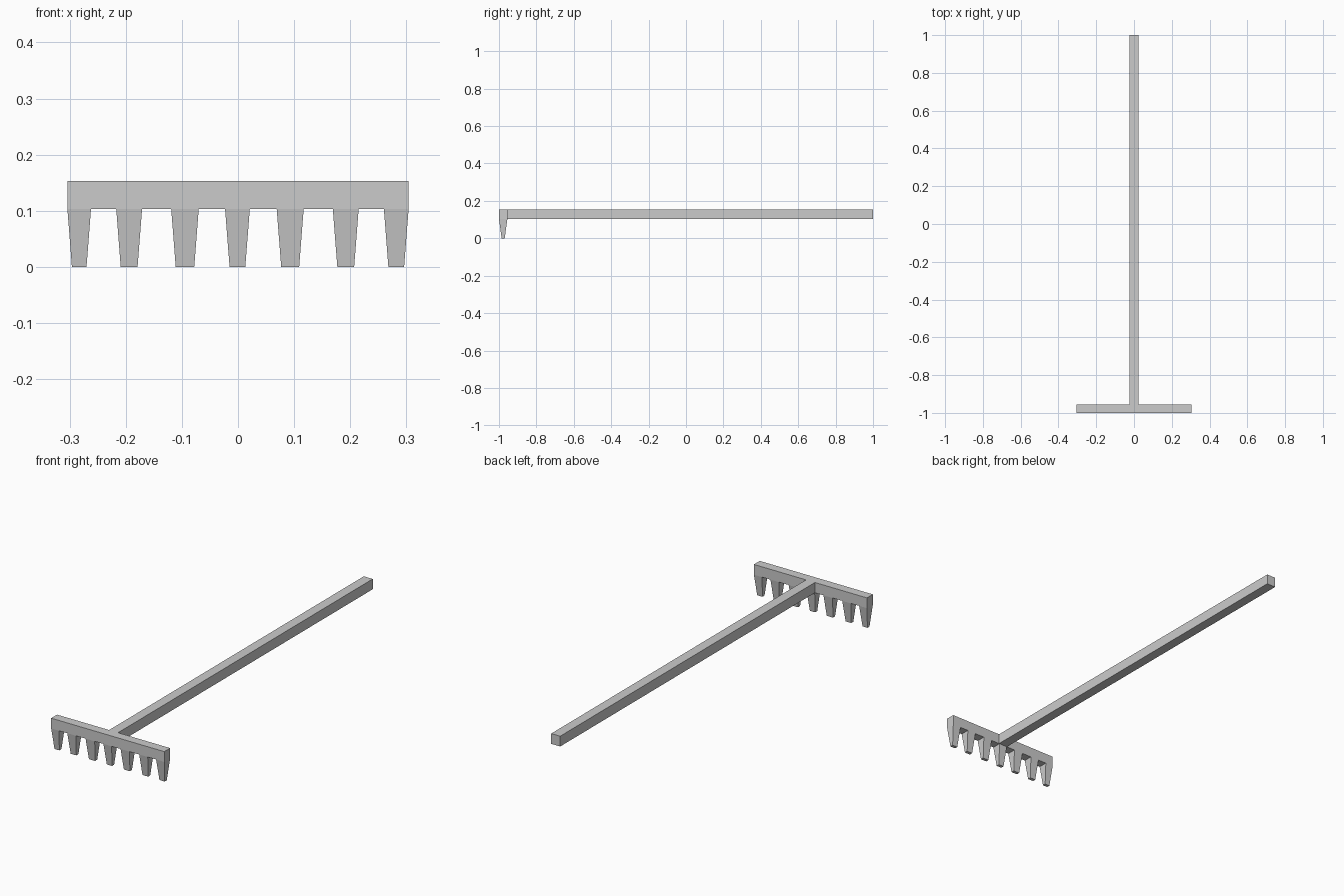
import bpy, bmesh
from mathutils import Vector

if "Cube" in bpy.data.objects:
    bpy.data.objects.remove(bpy.data.objects["Cube"])

Z0, Z1 = 0.103, 0.153          # bar bottom / top
Y0, Y1 = -1.0, -0.955          # bar front / back


def finish(bm, name):
    bmesh.ops.recalc_face_normals(bm, faces=bm.faces)
    me = bpy.data.meshes.new(name)
    bm.to_mesh(me)
    bm.free()
    ob = bpy.data.objects.new(name, me)
    bpy.context.collection.objects.link(ob)
    return ob


# Rake head: a bar cut at the tine edges, every other bottom face pulled down
cuts = [-0.304, -0.262, -0.217, -0.171, -0.119, -0.07, -0.023,
        0.021, 0.069, 0.117, 0.169, 0.215, 0.260, 0.304]
bm = bmesh.new()
rings = [[bm.verts.new((x, y, z)) for y, z in ((Y0, Z0), (Y1, Z0), (Y1, Z1), (Y0, Z1))]
         for x in cuts]
bottoms = []
for a, b in zip(rings, rings[1:]):
    for i in range(4):
        j = (i + 1) % 4
        f = bm.faces.new((a[i], a[j], b[j], b[i]))
        if i == 0:
            bottoms.append(f)
bm.faces.new(rings[0])
bm.faces.new(rings[-1])

# Tapered tines
for f in bottoms[::2]:
    c = f.calc_center_median()
    half = max(v.co.x for v in f.verts) - c.x
    new = bmesh.ops.extrude_discrete_faces(bm, faces=[f])["faces"][0]
    sx = (half - 0.008) / half
    for v in new.verts:
        v.co = Vector((c.x + (v.co.x - c.x) * sx, c.y + (v.co.y - c.y) * 0.36, 0))
finish(bm, "rake_head")

# Long square handle, flush with the back and top of the bar
bm = bmesh.new()
bmesh.ops.create_cube(bm, size=1)
for v in bm.verts:
    v.co = Vector((v.co.x * 0.048,
                   Y1 if v.co.y < 0 else 1.0,
                   Z0 if v.co.z < 0 else Z1))
finish(bm, "handle")
